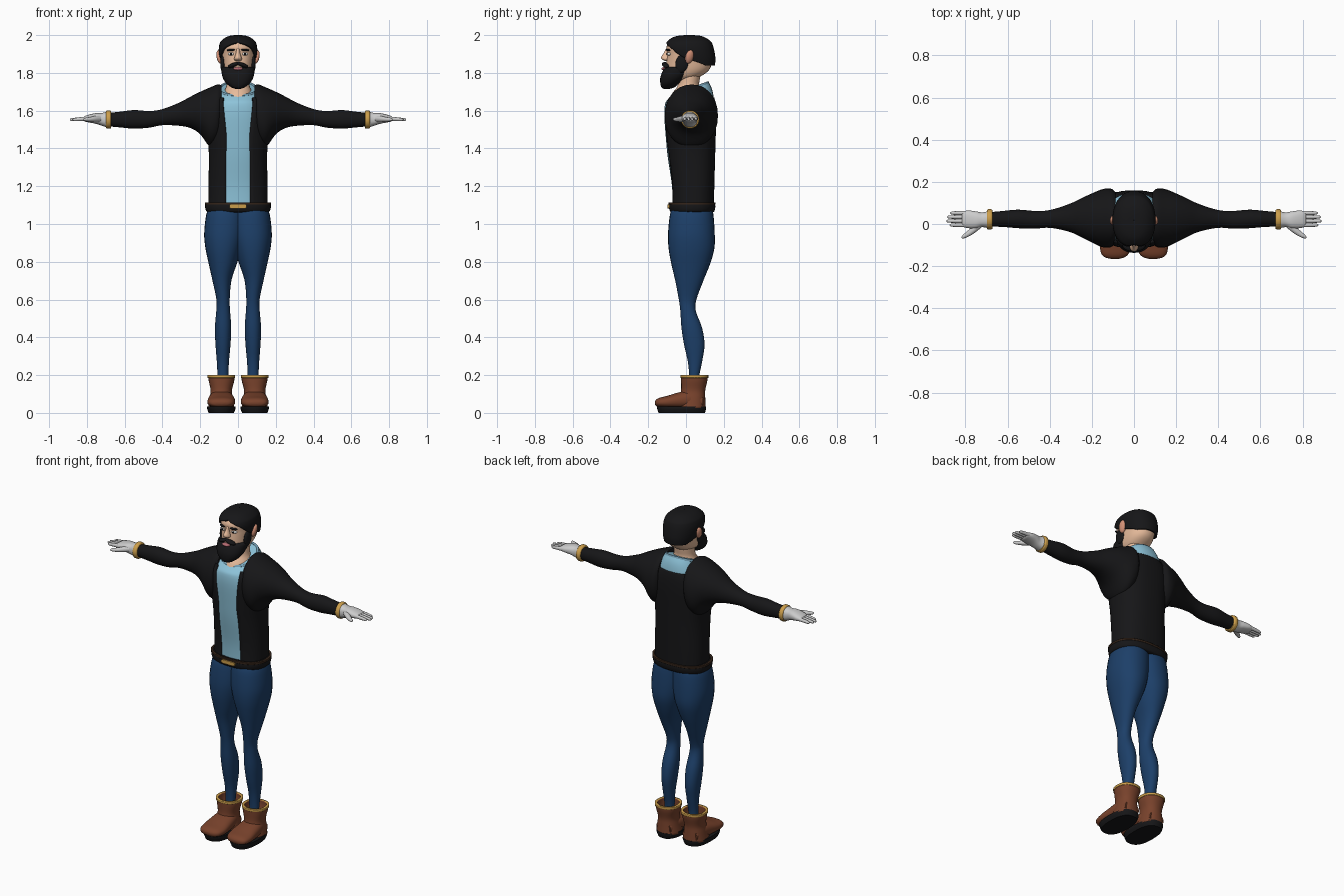
import bpy, bmesh
from math import sin, cos, radians
from mathutils import Matrix, Euler

COLORS = {
    "black": (.008, .008, .009), "dark": (.035, .018, .01), "shirt": (.27, .55, .70),
    "denim": (.012, .05, .14), "leather": (.19, .055, .025), "gold": (.60, .34, .07),
    "skin": (.80, .50, .33), "ear": (.65, .28, .18), "lip": (.45, .14, .16),
    "white": (.85, .85, .82), "glove": (.62, .62, .62), "trim": (.17, .34, .45)}
MATS = {}


def finish(name, bm, color, mirror=False, thick=0):
    bmesh.ops.remove_doubles(bm, verts=bm.verts, dist=1e-5)
    bmesh.ops.recalc_face_normals(bm, faces=bm.faces)
    me = bpy.data.meshes.new(name)
    bm.to_mesh(me)
    bm.free()
    ob = bpy.data.objects.new(name, me)
    bpy.context.collection.objects.link(ob)
    if color not in MATS:
        MATS[color] = bpy.data.materials.new(color)
        MATS[color].diffuse_color = (*COLORS[color], 1)
    me.materials.append(MATS[color])
    bpy.ops.object.select_all(action='DESELECT')
    bpy.context.view_layer.objects.active = ob
    ob.select_set(True)
    bpy.ops.object.shade_smooth_by_angle(angle=radians(50))
    if thick:
        m = ob.modifiers.new("thickness", 'SOLIDIFY')
        m.thickness, m.offset = thick, -1
    if mirror:
        ob.modifiers.new("mirror", 'MIRROR')
    return ob


def smooth_rings(rings, k):
    """Catmull-Rom interpolation of the ring parameters."""
    out = []
    for i in range(len(rings) - 1):
        p0, p1 = rings[max(i - 1, 0)], rings[i]
        p2, p3 = rings[i + 1], rings[min(i + 2, len(rings) - 1)]
        for j in range(k):
            t = j / k
            out.append([.5 * (2 * b + (c - a) * t + (2 * a - 5 * b + 4 * c - d) * t * t
                              + (3 * b - a - 3 * c + d) * t ** 3)
                        for a, b, c, d in zip(p0, p1, p2, p3)])
    return out + [list(rings[-1])]


def loft(name, rings, color, axis='z', e=1.0, n=28, k=4, mirror=False, thick=0, caps=True):
    """Rings are (position, a0, a1, b0, b1[, front opening in degrees])."""
    bm = bmesh.new()
    is_open = len(rings[0]) > 5
    s = lambda v: (1 if v > 0 else -1) * abs(v) ** e
    rows = []
    for r in smooth_rings(rings, k):
        p, a0, a1, b0, b1 = r[:5]
        g = max(r[5], 0) if is_open else 0
        row = []
        for i in range(n + 1 if is_open else n):
            t = radians(g + (360 - 2 * g) * i / n)
            a = (a0 + a1) / 2 + (a1 - a0) / 2 * s(sin(t))
            b = (b0 + b1) / 2 - (b1 - b0) / 2 * s(cos(t))
            row.append(bm.verts.new({'z': (a, b, p), 'x': (p, a, b), 'y': (a, p, b)}[axis]))
        rows.append(row)
    m = len(rows[0])
    for r, q in zip(rows, rows[1:]):
        for i in range(m - 1 if is_open else m):
            bm.faces.new((r[i], r[(i + 1) % m], q[(i + 1) % m], q[i]))
    if caps and not is_open:
        bm.faces.new(rows[0])
        bm.faces.new(rows[-1])
    return finish(name, bm, color, mirror, thick)


def sym(z, w, y0, y1, *rest):
    return (z, -w, w, y0, y1, *rest)


def ball(name, loc, size, color, rot=(0, 0, 0), mirror=False):
    bm = bmesh.new()
    M = Matrix.LocRotScale(loc, Euler([radians(v) for v in rot]), size)
    bmesh.ops.create_uvsphere(bm, u_segments=20, v_segments=12, radius=1, matrix=M)
    return finish(name, bm, color, mirror)


# Trousers
loft("trouser_leg", [(1.09, -.04, .15, -.07, .135), (1.05, -.04, .168, -.085, .145),
     (.95, -.035, .179, -.095, .152), (.87, -.018, .172, -.092, .15), (.79, .006, .155, -.078, .128),
     (.70, .035, .135, -.057, .092), (.60, .044, .114, -.038, .055), (.54, .042, .115, -.03, .052),
     (.45, .036, .122, -.024, .085), (.36, .040, .119, -.01, .098), (.27, .048, .112, .01, .085),
     (.18, .052, .108, .018, .068), (.10, .052, .108, .018, .068)], "denim", e=.92, mirror=True)

# Boots
loft("boot_shaft", [(.198, .018, .158, -.027, .115), (.17, .02, .155, -.026, .113),
     (.12, .032, .145, -.026, .102), (.08, .028, .15, -.035, .102), (.025, .018, .158, -.05, .105)],
     "leather", e=.9, mirror=True, thick=.012, caps=False)
loft("boot_foot", [(.09, .04, .138, .025, .09), (.03, .027, .15, .022, .12), (-.04, .018, .158, .022, .108),
     (-.10, .015, .162, .025, .09), (-.14, .025, .155, .03, .08), (-.158, .045, .138, .036, .07),
     (-.165, .07, .11, .047, .06)], "leather", axis='y', e=.85, mirror=True)
loft("boot_sole", [(0, .022, .155, -.145, .1), (.02, .014, .163, -.152, .106), (.034, .014, .163, -.155, .107)],
     "black", e=.8, mirror=True)
loft("boot_trim", [(.186, .015, .161, -.03, .118), (.2, .015, .161, -.03, .118)],
     "gold", e=.9, mirror=True, thick=.014, caps=False)

# Shirt, with its neckline dipping at the front
shirt = loft("shirt", [sym(1.08, .145, -.07, .135), sym(1.2, .145, -.074, .14), sym(1.35, .145, -.096, .145),
             sym(1.45, .15, -.106, .15), sym(1.58, .155, -.115, .152), sym(1.65, .135, -.108, .148),
             sym(1.69, .115, -.092, .138), sym(1.72, .098, -.07, .12)], "shirt", e=.85)
collar = loft("collar", [sym(1.712, .103, -.078, .125), sym(1.724, .097, -.07, .118)],
              "trim", e=.85, thick=.012, caps=False)
for ob in (shirt, collar):
    for v in ob.data.vertices:
        v.co.z += (v.co.y - .03) * .35 * max(0, v.co.z - 1.64) / .08

# Jacket: open-fronted body, belt and sleeves
loft("jacket_body", [sym(1.08, .157, -.077, .147, 20), sym(1.2, .157, -.078, .15, 20), sym(1.35, .154, -.095, .154, 20),
     sym(1.45, .160, -.107, .157, 18), sym(1.56, .172, -.117, .16, 20), sym(1.63, .165, -.115, .157, 24),
     sym(1.67, .14, -.104, .15, 30)], "black", e=.82, n=40, thick=.012)
loft("jacket_sleeve", [(.088, -.09, .152, 1.46, 1.735), (.11, -.11, .168, 1.42, 1.738), (.15, -.11, .165, 1.41, 1.722),
     (.20, -.088, .145, 1.475, 1.70), (.25, -.062, .122, 1.507, 1.675), (.31, -.036, .094, 1.52, 1.643),
     (.40, -.018, .066, 1.523, 1.608), (.47, -.022, .062, 1.51, 1.598), (.55, -.02, .068, 1.505, 1.603),
     (.62, -.014, .062, 1.511, 1.595), (.685, -.012, .056, 1.517, 1.588)],
     "black", axis='x', e=.95, mirror=True)
loft("belt", [sym(1.062, .155, -.075, .142), sym(1.068, .168, -.085, .15), sym(1.088, .174, -.09, .155),
     sym(1.108, .172, -.088, .153), sym(1.114, .158, -.08, .146)], "black", e=.82, n=36)
loft("belt_edge", [sym(1.102, .176, -.092, .156), sym(1.114, .176, -.092, .156)], "dark", e=.82,
     n=36, thick=.012, caps=False)
loft("buckle", [(-.098, -.045, .045, 1.082, 1.104), (-.08, -.045, .045, 1.082, 1.104)],
     "gold", axis='y', e=.4, k=1)

# Gloves
loft("cuff", [(.672, -.022, .066, 1.508, 1.597), (.678, -.026, .07, 1.505, 1.601),
     (.692, -.026, .07, 1.505, 1.601), (.698, -.022, .066, 1.508, 1.597)], "gold", axis='x', mirror=True)
loft("palm", [(.69, -.02, .062, 1.511, 1.595), (.72, -.015, .055, 1.52, 1.588), (.75, -.022, .06, 1.53, 1.587),
     (.785, -.02, .064, 1.537, 1.58), (.81, -.014, .06, 1.542, 1.572), (.817, -.006, .054, 1.549, 1.565)],
     "glove", axis='x', e=.85, mirror=True)
for i, tip in enumerate((.875, .89, .887, .872)):
    y = -.005 + i * .019
    loft("finger", [(.79, y - .01, y + .01, 1.546, 1.569), (.84, y - .009, y + .009, 1.545, 1.565),
         (tip - .008, y - .007, y + .007, 1.545, 1.56), (tip, y - .002, y + .002, 1.55, 1.555)],
         "glove", axis='x', n=12, k=3, mirror=True)
loft("thumb", [(.725, -.018, .03, 1.54, 1.575), (.755, -.042, .0, 1.54, 1.572), (.785, -.06, -.028, 1.542, 1.566),
     (.81, -.069, -.05, 1.545, 1.562), (.818, -.066, -.06, 1.55, 1.557)], "glove", axis='x', n=14, mirror=True)

# Neck and head
loft("neck", [sym(1.64, .09, -.095, .1), sym(1.69, .078, -.074, .095), sym(1.73, .062, -.045, .07),
     sym(1.78, .06, -.04, .075), sym(1.84, .06, -.03, .08)], "skin")
loft("head", [sym(1.755, .035, -.1, .02), sym(1.78, .064, -.108, .075), sym(1.815, .078, -.108, .122),
     sym(1.86, .085, -.104, .138), sym(1.90, .09, -.1, .138), sym(1.94, .088, -.103, .13),
     sym(1.975, .066, -.076, .105), sym(1.99, .03, -.03, .06)], "skin", e=.92)
ball("ear", (.099, .018, 1.885), (.014, .022, .037), "ear", (-12, 12, 15), True)
loft("nose", [sym(1.862, .012, -.11, -.08), sym(1.872, .021, -.128, -.08), sym(1.885, .018, -.131, -.08),
     sym(1.905, .011, -.118, -.08), sym(1.93, .009, -.105, -.08)], "skin", n=16)
ball("eye", (.037, -.089, 1.9), (.017, .012, .008), "white", (0, 0, 20), True)
ball("pupil", (.037, -.099, 1.9), (.006, .004, .006), "black", (0, 0, 20), True)
ball("eyebrow", (.038, -.095, 1.921), (.023, .01, .006), "black", (0, 4, 20), True)

# Hair and beard
loft("hair", [sym(1.838, .088, -.08, .153, 125), sym(1.87, .096, -.095, .156, 85), sym(1.90, .101, -.107, .153, 62),
     sym(1.93, .102, -.113, .147, 45), sym(1.952, .098, -.11, .14, 22), sym(1.968, .09, -.098, .13, 0),
     sym(1.988, .065, -.07, .1, 0), sym(1.998, .035, -.03, .065, 0), sym(2.0, .001, .015, .017, 0)],
     "black", e=.9, n=40, thick=.012)
loft("beard", [sym(1.716, .015, -.118, -.085), sym(1.724, .036, -.13, -.06), sym(1.745, .063, -.136, -.035),
     sym(1.775, .081, -.136, .0), sym(1.805, .087, -.126, .022), sym(1.825, .087, -.113, .028),
     sym(1.832, .08, -.1, .025)], "black", e=.9)
ball("sideburn", (.081, -.022, 1.85), (.013, .034, .048), "black", (-10, 0, 0), True)
ball("moustache", (.024, -.108, 1.842), (.033, .019, .011), "black", (0, 20, 14), True)
ball("mouth", (0, -.115, 1.822), (.026, .015, .009), "lip")
